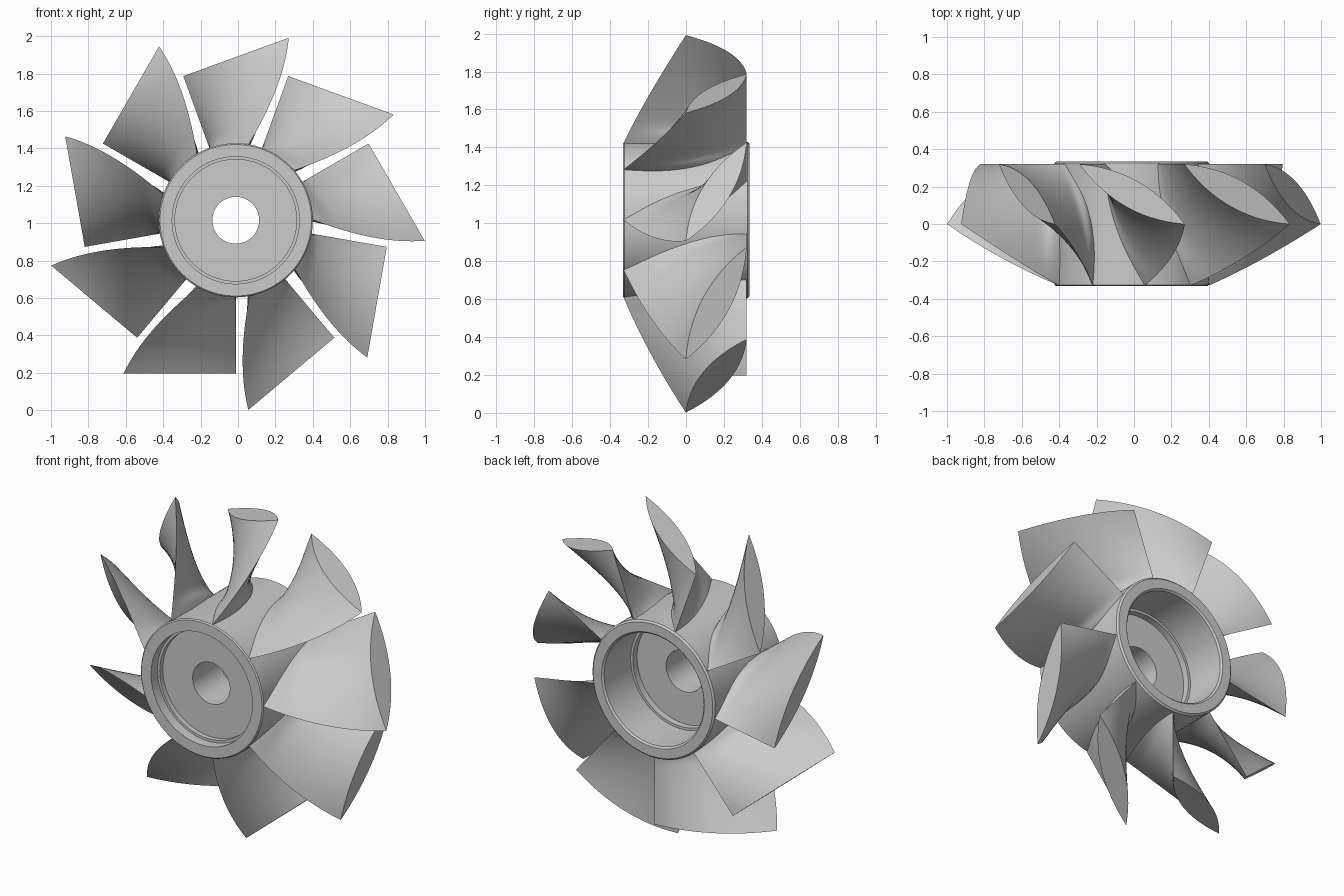
import bpy, bmesh, math
from mathutils import Vector

cube = bpy.data.objects.get("Cube")
if cube:
    bpy.data.objects.remove(cube)

CENTRE = Vector((-0.012, 0.0, 1.016))
BLADES = 9

mat = bpy.data.materials.new("plain grey")
mat.use_nodes = True
GREY = (0.6, 0.6, 0.6, 1)
mat.diffuse_color = GREY
mat.node_tree.nodes["Principled BSDF"].inputs["Base Color"].default_value = GREY


def finish(bm, name, angle):
    bmesh.ops.recalc_face_normals(bm, faces=bm.faces)
    mesh = bpy.data.meshes.new(name)
    bm.to_mesh(mesh)
    bm.free()
    mesh.materials.append(mat)
    obj = bpy.data.objects.new(name, mesh)
    bpy.context.collection.objects.link(obj)
    obj.location = CENTRE
    bpy.ops.object.select_all(action='DESELECT')
    obj.select_set(True)
    bpy.context.view_layer.objects.active = obj
    bpy.ops.object.shade_smooth_by_angle(angle=math.radians(angle))
    return obj


def loft(bm, rings, close):
    """Bridge closed rings of vertices; optionally join last to first."""
    pairs = list(zip(rings, rings[1:])) + ([(rings[-1], rings[0])] if close else [])
    for a, b in pairs:
        n = len(a)
        for i in range(n):
            j = (i + 1) % n
            bm.faces.new((a[i], a[j], b[j], b[i]))


# Hub: a closed (radius, depth) profile turned about the y axis
profile = [(.125, -.24), (.325, -.24), (.325, -.27), (.34, -.27), (.34, -.332),
           (.405, -.332), (.412, -.325), (.412, .325), (.402, .335), (.345, .335),
           (.335, .325), (.335, .07), (.32, .07), (.32, .03), (.125, .03)]
bm = bmesh.new()
SEG = 96
rings = []
for r, y in profile:
    rings.append([bm.verts.new((r * math.cos(k * math.tau / SEG), y,
                                r * math.sin(k * math.tau / SEG))) for k in range(SEG)])
loft(bm, rings, True)
finish(bm, "hub", 35)


# Blade: lens sections stacked outward, sweeping the leading edge round and back
ROOT, TIP, ROWS, COLS = 0.345, 0.82, 28, 20


def section(r):
    s = (r - ROOT) / (TIP - ROOT)
    lead_t = 0.187 + 0.60 * s - 0.187 * s * s
    reach = max(0.0, (math.hypot(r, lead_t) - 0.41) / 0.607)
    lead_y = -0.33 + 0.33 * (0.8 * reach + 0.2 * reach * reach)
    chord = Vector((-lead_t, 0.32 - lead_y))
    side = Vector((chord.y, -chord.x)).normalized()
    fillet = 0.03 * max(0.0, 1 - (r - 0.39) / 0.07) ** 2 if r > 0.39 else 0.03
    half = 0.058 + 0.017 * s + fillet
    pts = []
    for k in range(2 * COLS):
        u = k / COLS if k <= COLS else 2 - k / COLS
        sign = 1 if k < COLS else -1
        p = Vector((lead_t, lead_y)) + chord * u + side * (sign * half * 4 * u * (1 - u))
        pts.append((p.x, min(p.y, 0.322)))
    return pts


for n in range(BLADES):
    a = n * math.tau / BLADES
    out = Vector((-math.sin(a), 0, -math.cos(a)))
    along = Vector((-math.cos(a), 0, math.sin(a)))
    bm = bmesh.new()
    rings = []
    for i in range(ROWS + 1):
        r = ROOT + (TIP - ROOT) * i / ROWS
        rings.append([bm.verts.new(out * r + along * t + Vector((0, y, 0)))
                      for t, y in section(r)])
    loft(bm, rings, False)
    bm.faces.new(rings[0])
    bm.faces.new(rings[-1])
    finish(bm, f"blade_{n + 1}", 35)
